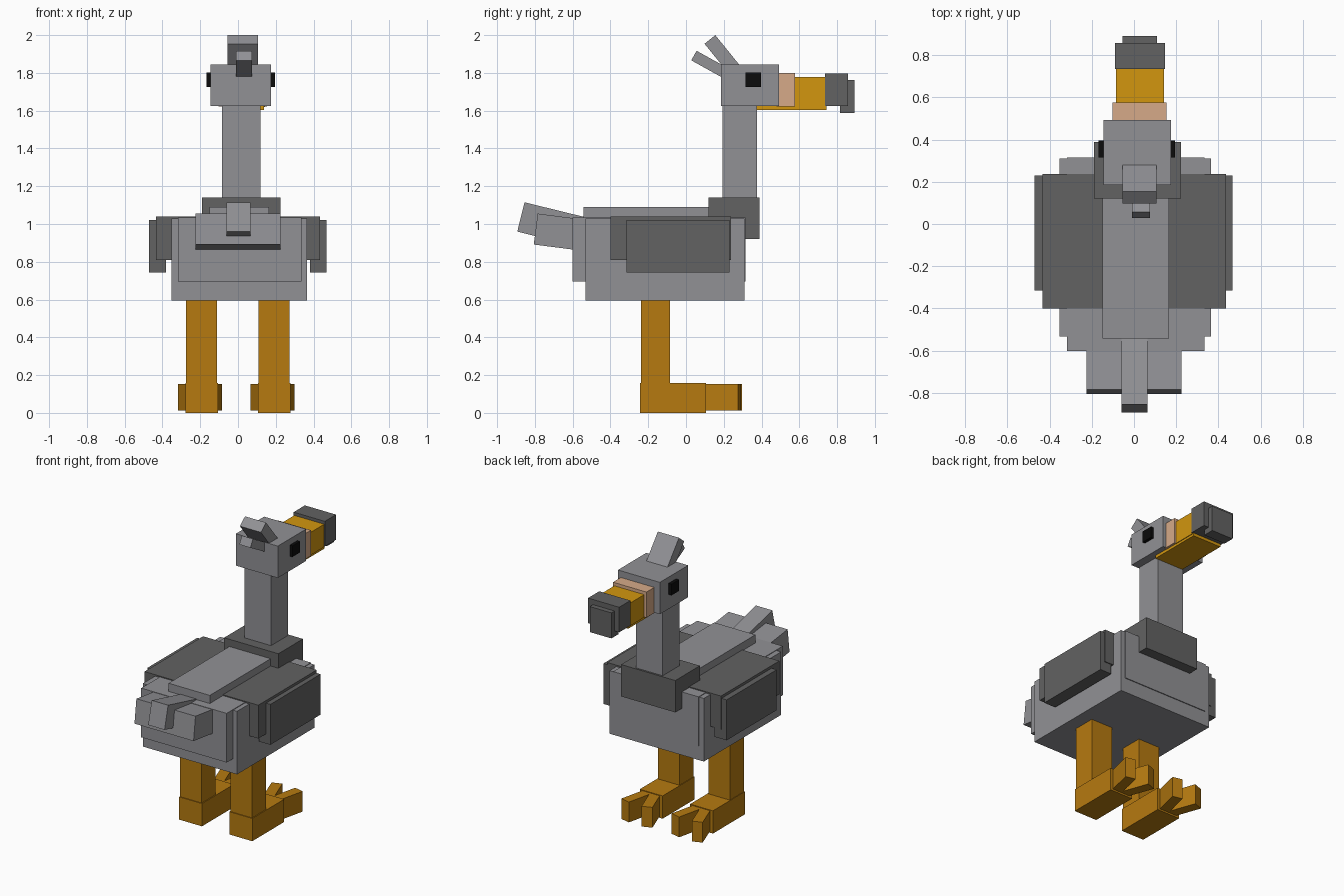
import bpy
from math import radians, sin, cos
from mathutils import Vector, Euler

cube = bpy.data.objects.get("Cube")
if cube:
    bpy.data.objects.remove(cube, do_unlink=True)


def linear(c):
    return c / 12.92 if c <= 0.04045 else ((c + 0.055) / 1.055) ** 2.4


def material(name, hex_code):
    rgb = [linear(int(hex_code[i:i + 2], 16) / 255) for i in (0, 2, 4)]
    mat = bpy.data.materials.new(name)
    mat.use_nodes = True
    mat.diffuse_color = (*rgb, 1)
    mat.node_tree.nodes["Principled BSDF"].inputs["Base Color"].default_value = (*rgb, 1)
    return mat


GREY = material("grey feathers", "919195")
DARK = material("dark feathers", "626262")
BLACK = material("eye black", "0c0c0c")
SKIN = material("pale skin", "d6aa88")
YELLOW = material("beak yellow", "d2960f")
ORANGE = material("leg orange", "b67a10")


def block(name, mat, centre, size, rotation=(0, 0, 0)):
    bpy.ops.mesh.primitive_cube_add(size=1, location=centre, rotation=rotation)
    obj = bpy.context.object
    obj.name = name
    obj.scale = size
    obj.data.materials.append(mat)
    return obj


def box(name, mat, x, y, z):
    """Upright box from its extents along each axis."""
    spans = (x, y, z)
    return block(name, mat, [(a + b) / 2 for a, b in spans], [b - a for a, b in spans])


def plume(name, x, tip, angle, length, thick):
    """Box rising backwards from the bird, placed by its upper tip edge (y, z)."""
    a = radians(angle)
    inward = Vector((0, cos(a), -sin(a)))
    down = Vector((0, -sin(a), -cos(a)))
    centre = Vector(((x[0] + x[1]) / 2, *tip)) + inward * length / 2 + down * thick / 2
    block(name, GREY, centre, (x[1] - x[0], length, thick), (-a, 0, 0))


# Body and back
box("body", GREY, (-.353, .366), (-.533, .31), (.595, 1.03))
box("inner_body", GREY, (-.317, .335), (-.602, .316), (.695, 1.034))
box("back_ridge", GREY, (-.15, .165), (-.543, .19), (1.0, 1.09))

# Wings
box("wing_cover", DARK, (-.433, .435), (-.4, .237), (.81, 1.04))
for side, x in (("right", (-.472, -.38)), ("left", (.38, .468))):
    box(side + "_wing", DARK, x, (-.315, .231), (.743, 1.022))

# Tail
plume("wide_tail", (-.226, .225), (-.785, 1.055), 7.3, .28, .165)
plume("middle_tail", (-.06, .065), (-.855, 1.115), 13.8, .36, .16)

# Neck and head
box("neck_collar", DARK, (-.19, .224), (.12, .388), (.92, 1.14))
box("neck", GREY, (-.085, .118), (.192, .375), (1.1, 1.65))
box("head", GREY, (-.145, .175), (.184, .492), (1.625, 1.845))
for side, x in (("right", (-.168, -.13)), ("left", (.16, .195))):
    box(side + "_eye", BLACK, x, (.315, .397), (1.725, 1.802))
plume("large_crest", (-.055, .106), (.155, 2.0), 51, .25, .073)
plume("small_crest", (-.01, .075), (.056, 1.917), 29, .25, .058)

# Beak
box("beak_base", SKIN, (-.102, .153), (.48, .577), (1.622, 1.799))
box("beak", YELLOW, (-.085, .143), (.57, .74), (1.62, 1.777))
box("lower_beak", YELLOW, (-.08, .138), (.374, .744), (1.604, 1.624))
box("beak_tip", DARK, (-.09, .148), (.735, .857), (1.625, 1.798))
box("beak_hook", DARK, (-.055, .11), (.815, .892), (1.587, 1.763))

# Legs, feet and splayed toes
for side, shift in (("right", 0), ("left", .384)):
    box(side + "_leg", ORANGE, (-.275 + shift, -.111 + shift), (-.237, -.085), (.1, .61))
    box(side + "_foot", ORANGE, (-.279 + shift, -.105 + shift), (-.243, .105), (0, .157))
    for toe, x, turn in (("outer", -.285, 20), ("inner", -.118, -13)):
        a = radians(turn)
        tip = Vector((x + shift, .284, .082))
        centre = tip - Vector((-sin(a), cos(a), 0)) * .125
        block(f"{side}_foot_{toe}_toe", ORANGE, centre, (.07, .25, .14), (0, 0, a))
